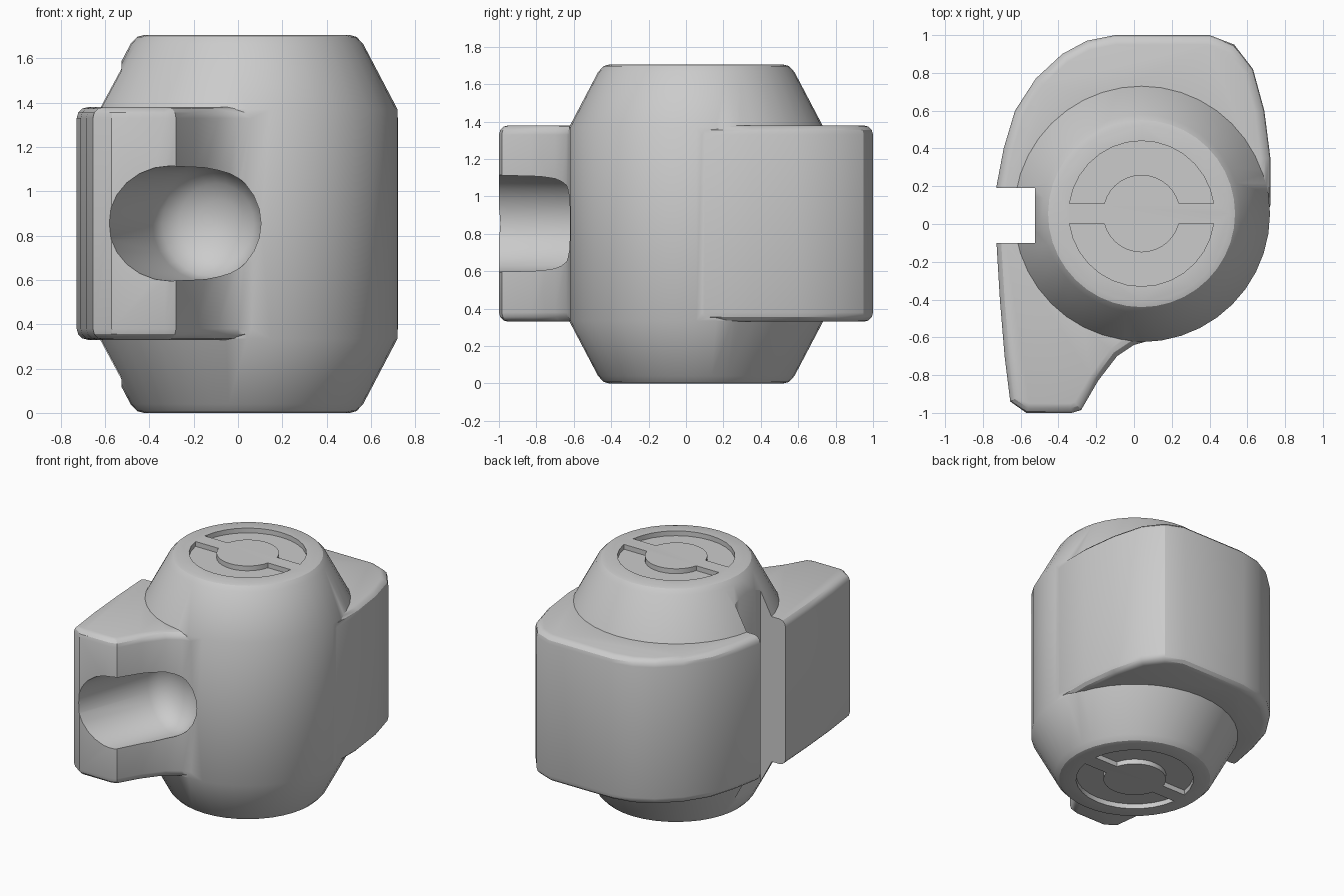
import bpy, bmesh, math
from mathutils import Matrix, Vector

if "Cube" in bpy.data.objects:
    bpy.data.objects.remove(bpy.data.objects["Cube"])

CX, CY = 0.04, 0.055      # axis of the barrel
HEIGHT = 1.705

grey = bpy.data.materials.new("plain grey")
grey.use_nodes = True
grey.diffuse_color = (0.6, 0.6, 0.6, 1)
grey.node_tree.nodes["Principled BSDF"].inputs["Base Color"].default_value = (0.6, 0.6, 0.6, 1)


def to_object(bm, name):
    bmesh.ops.recalc_face_normals(bm, faces=bm.faces)
    mesh = bpy.data.meshes.new(name)
    bm.to_mesh(mesh)
    bm.free()
    mesh.materials.append(grey)
    ob = bpy.data.objects.new(name, mesh)
    bpy.context.collection.objects.link(ob)
    return ob


def prism(name, outline, z0, z1, bevel=0.0):
    """Extrude a plan outline, optionally rounding its top and bottom rims."""
    bm = bmesh.new()
    base = bm.faces.new([bm.verts.new((x, y, z0)) for x, y in outline])
    ext = bmesh.ops.extrude_face_region(bm, geom=[base], use_keep_orig=True)
    for v in ext["geom"]:
        if isinstance(v, bmesh.types.BMVert):
            v.co.z = z1
    bmesh.ops.recalc_face_normals(bm, faces=bm.faces)
    if bevel:
        rims = [e for e in bm.edges if abs(e.verts[0].co.z - e.verts[1].co.z) < 1e-4]
        bmesh.ops.bevel(bm, geom=rims, offset=bevel, segments=3, profile=0.5,
                        affect='EDGES', clamp_overlap=True)
    return to_object(bm, name)


def revolve(name, profile, steps, matrix):
    """Lathe a (radius, z) profile; its two ends are closed with flat caps."""
    bm = bmesh.new()
    rings = []
    for r, z in profile:
        rings.append([bm.verts.new(matrix @ Vector((r * math.cos(2 * math.pi * i / steps),
                                                    r * math.sin(2 * math.pi * i / steps), z)))
                      for i in range(steps)])
    for a, b in zip(rings, rings[1:]):
        for i in range(steps):
            j = (i + 1) % steps
            bm.faces.new((a[i], a[j], b[j], b[i]))
    bm.faces.new(rings[0][::-1])
    bm.faces.new(rings[-1])
    return to_object(bm, name)


def combine(target, tool, operation):
    mod = target.modifiers.new("combine", 'BOOLEAN')
    mod.operation = operation
    mod.solver = 'EXACT'
    mod.object = tool
    bpy.context.view_layer.objects.active = target
    bpy.ops.object.modifier_apply(modifier=mod.name)
    bpy.data.objects.remove(tool)


# Barrel with tapered ends
half = [(0.465, 0.0), (0.495, 0.008), (0.525, 0.04), (0.68, 0.335)]
profile = half + [(r, HEIGHT - z) for r, z in reversed(half)]
body = revolve("barrel_body", profile, 40, Matrix.Translation((CX, CY, 0)))

# Wide side block: rounded back lobe, straight side and front foot
outline = [(-0.1, 1), (0.4, 1), (0.53, 0.95), (0.63, 0.82), (0.69, 0.6), (0.722, 0.35),
           (0.722, 0.1), (0.66, -0.1), (0.56, -0.32), (0.4, -0.48), (0.2, -0.585),
           (0.0, -0.64), (-0.09, -0.7), (-0.19, -0.83), (-0.28, -0.985), (-0.33, -1),
           (-0.57, -1), (-0.655, -0.94), (-0.685, -0.7), (-0.71, -0.4), (-0.728, -0.1),
           (-0.728, 0.2), (-0.69, 0.4), (-0.63, 0.6), (-0.52, 0.77), (-0.38, 0.9), (-0.25, 0.97)]
combine(body, prism("side_block", outline, 0.33, 1.38, 0.05), 'UNION')

# Vertical slot in the side
slot = [(-1, -0.1), (-0.525, -0.1), (-0.525, 0.19), (-1, 0.19)]
combine(body, prism("slot_cutter", slot, -1, 3), 'DIFFERENCE')

# Slanted blind hole with a domed end, entering through the front foot
R = 0.26
dome = [(R, -0.5), (R, 0.55)] + [(R * math.cos(a), 0.55 + 0.18 * math.sin(a))
                                for a in (0.4, 0.8, 1.15, 1.45)]
into = Vector((math.sin(math.radians(21)), math.cos(math.radians(21)), 0))
aim = Matrix.Translation((-0.34, -1.09, 0.855)) @ into.to_track_quat('Z', 'Y').to_matrix().to_4x4()
combine(body, revolve("hole_cutter", dome, 24, aim), 'DIFFERENCE')

# Two half-ring recesses in each end cap
GAP, OUTER, INNER, DEPTH = 0.053, 0.385, 0.205, 0.035
for side in (1, -1):
    half_ring = []
    for r, order in ((OUTER, 1), (INNER, -1)):
        a0 = math.asin(GAP / r)
        arc = [a0 + (math.pi - 2 * a0) * i / 14 for i in range(15)][::order]
        half_ring += [(CX + r * math.cos(a), CY + side * r * math.sin(a)) for a in arc]
    for z0, z1 in ((-0.1, DEPTH), (HEIGHT - DEPTH, HEIGHT + 0.1)):
        combine(body, prism("recess_cutter", half_ring, z0, z1), 'DIFFERENCE')

# Smooth shading with crisp edges
bpy.ops.object.select_all(action='DESELECT')
body.select_set(True)
bpy.context.view_layer.objects.active = body
bpy.ops.object.shade_smooth_by_angle(angle=math.radians(30))
